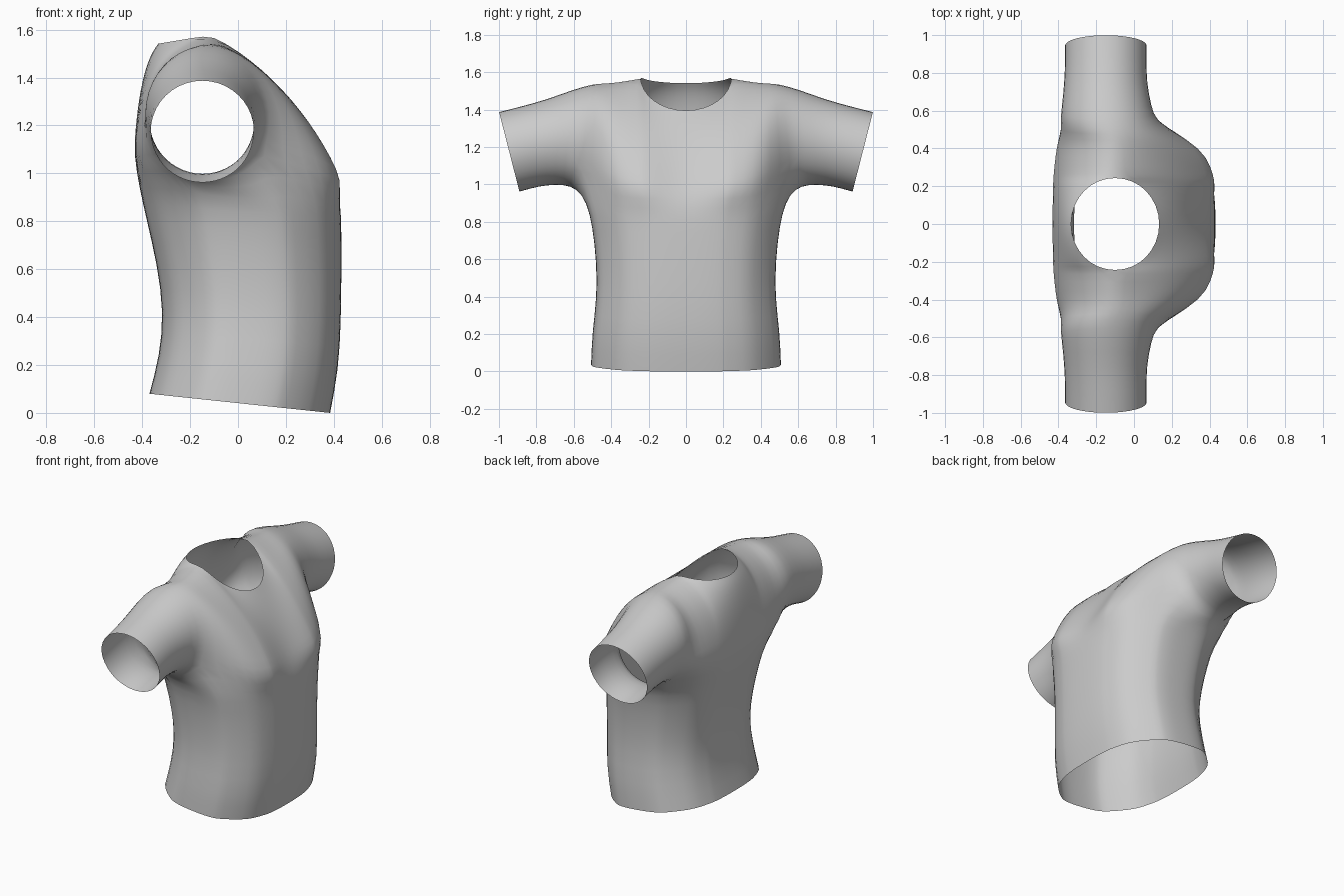
import bpy, bmesh
from math import sin, cos, asin, sqrt, radians
from mathutils import Vector

cube = bpy.data.objects.get("Cube")
if cube:
    bpy.data.objects.remove(cube)

ARCH, UNDER = 7, 8          # spans over the shoulder (each side) and under the arm


def lerp(a, b, t):
    return a + (b - a) * t


def spread(a, b, n):
    return [lerp(a, b, i / n) for i in range(n + 1)]


def sleeve_ring(y_top, y_low, top, low, front, back):
    """Tilted ellipse: over the front, over the back, then under the arm."""
    def point(deg):
        c, s = cos(radians(deg)), sin(radians(deg))
        return Vector((lerp(back, front, (1 + c) / 2),
                       lerp(y_low, y_top, (1 + s) / 2),
                       lerp(low, top, (1 + s) / 2)))
    return ([point(a) for a in spread(-35, 90, ARCH)],
            [point(a) for a in spread(215, 90, ARCH)],
            [point(a) for a in spread(-35, -145, UNDER)])


def arch(start, top, bulge):
    """Curve from the chest or back seam up to the neck or shoulder ridge."""
    mid = (start + top) / 2
    corner = Vector((start.x, mid.y, top.z))
    ctrl = mid + (corner - mid) * bulge
    return [start * (1 - t) ** 2 + ctrl * 2 * t * (1 - t) + top * t * t
            for t in spread(0, 1, ARCH)]


# Sleeve rings: y at top, y at bottom, top z, bottom z, front x, back x
rings = [sleeve_ring(*r) for r in (
    (0.50, 0.585, 1.54, 0.975, 0.12, -0.395),
    (0.60, 0.65, 1.512, 0.998, 0.095, -0.385),
    (0.75, 0.75, 1.455, 0.995, 0.07, -0.372),
    (0.89, 0.83, 1.418, 0.977, 0.07, -0.368),
    (1.00, 0.89, 1.39, 0.96, 0.07, -0.368))]
root_front, root_back, root_under = rings[0]

# Chest columns: y, front seam x, front seam z, front bulge, back seam x, ridge z
columns = ((0, 0.395, 0.97, 0.15, -0.435, 0),
           (0.10, 0.41, 0.97, 0.18, -0.435, 0),
           (0.18, 0.43, 0.97, 0.25, -0.435, 0),
           (0.23, 0.435, 0.97, 0.3, -0.435, 0),
           (0.25, 0.435, 0.97, 0.32, -0.435, 1.58),
           (0.36, 0.40, 0.98, 0.42, -0.425, 1.556),
           (0.45, 0.29, 1.03, 0.62, -0.41, 1.548))
fronts, backs = [], []
for y, fx, fz, bulge, bx, ridge in columns:
    c = sqrt(max(0, 1 - (y / 0.25) ** 2))        # neck opening outline
    top_f = Vector((-0.1 + 0.24 * c, y, ridge or 1.58 - 0.19 * c))
    top_b = Vector((-0.1 - 0.24 * c, y, ridge or 1.58 - 0.04 * c))
    fronts.append(arch(Vector((fx, y, fz)), top_f, bulge))
    backs.append(arch(Vector((bx, y, 1.08)), top_b, 0.8 - 0.2 * c))
fronts.append(root_front)
backs.append(root_back)

# Body rings from hem to chest, ending on the armpit seam
angles = [asin((f[0].y / 0.6) ** 1.33) for f in fronts]
half_turn = radians(180)
under = spread(angles[-1], half_turn - angles[-1], UNDER)[1:-1]
angles = angles + under + [half_turn - a for a in reversed(angles)]


def body_ring(z_front, z_back, front, back, half_width):
    pts = []
    for a in angles:
        c, s = cos(a), max(0, sin(a))
        k = (abs(c) ** 0.75) * (1 if c > 0 else -1)
        pts.append(Vector((lerp(back, front, (1 + k) / 2), half_width * s ** 0.75,
                           lerp(z_back, z_front, (1 + k) / 2))))
    return pts


body = [body_ring(*r) for r in (
    (0, 0.08, 0.385, -0.37, 0.508),
    (0.18, 0.24, 0.42, -0.327, 0.502),
    (0.38, 0.42, 0.43, -0.31, 0.476),
    (0.57, 0.62, 0.432, -0.338, 0.48),
    (0.75, 0.80, 0.432, -0.38, 0.50),
    (0.88, 0.94, 0.43, -0.412, 0.532))]
body.append([f[0] for f in fronts] + root_under[1:-1] + [b[0] for b in reversed(backs)])

# Stitch all panels into one open shell
bm = bmesh.new()


def panel(rows):
    grid = [[bm.verts.new(p) for p in row] for row in rows]
    for r, s in zip(grid, grid[1:]):
        for i in range(len(r) - 1):
            bm.faces.new((r[i], r[i + 1], s[i + 1], s[i]))


panel(body)
panel(fronts)
panel(backs)
for part in range(3):
    panel([ring[part] for ring in rings])
bmesh.ops.remove_doubles(bm, verts=bm.verts, dist=0.0005)

# Other half by mirroring across the middle
copy = bmesh.ops.duplicate(bm, geom=bm.verts[:] + bm.edges[:] + bm.faces[:])["geom"]
for v in copy:
    if isinstance(v, bmesh.types.BMVert):
        v.co.y = -v.co.y
bmesh.ops.remove_doubles(bm, verts=bm.verts, dist=0.0005)
bmesh.ops.recalc_face_normals(bm, faces=bm.faces)
if max(bm.faces, key=lambda f: f.calc_center_median().x).normal.x < 0:
    bmesh.ops.reverse_faces(bm, faces=bm.faces)

mesh = bpy.data.meshes.new("shirt")
bm.to_mesh(mesh)
bm.free()
shirt = bpy.data.objects.new("shirt", mesh)
bpy.context.collection.objects.link(shirt)
mesh.polygons.foreach_set("use_smooth", [True] * len(mesh.polygons))
sub = shirt.modifiers.new("soften", "SUBSURF")
sub.levels = sub.render_levels = 1

# Plain grey cloth
cloth = bpy.data.materials.new("grey cloth")
cloth.use_nodes = True
cloth.diffuse_color = (0.6, 0.6, 0.6, 1)
cloth.node_tree.nodes["Principled BSDF"].inputs["Base Color"].default_value = (0.6, 0.6, 0.6, 1)
mesh.materials.append(cloth)
